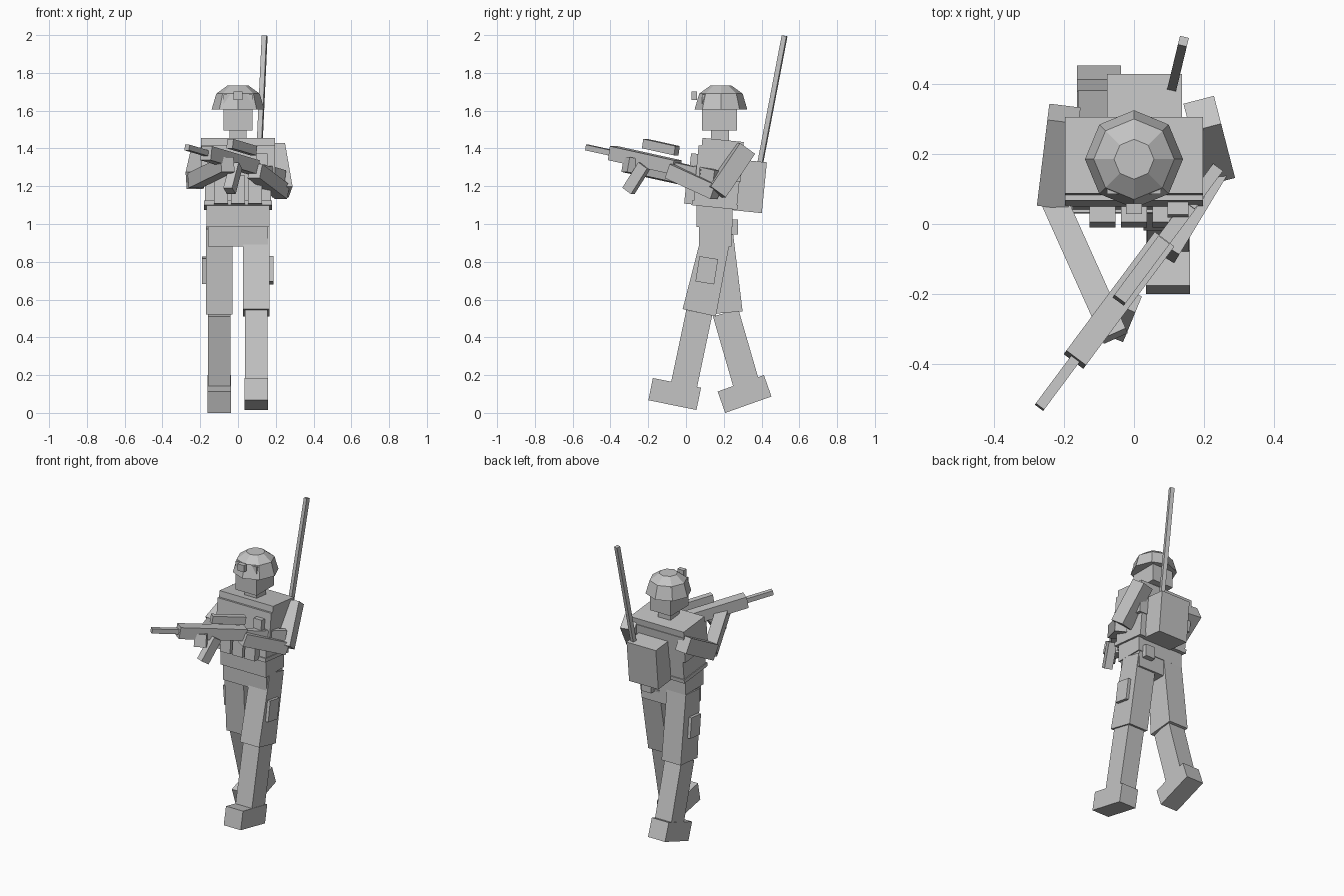
import bpy, bmesh
from mathutils import Vector, Matrix

default_cube = bpy.data.objects.get("Cube")
if default_cube:
    bpy.data.objects.remove(default_cube, do_unlink=True)

# One plain material for the whole figure
grey = (.55, .55, .55, 1)
material = bpy.data.materials.new("plain grey")
material.use_nodes = True
material.diffuse_color = grey
material.node_tree.nodes["Principled BSDF"].inputs["Base Color"].default_value = grey


def finish(name, bm):
    """Turn a bmesh into a named object in the scene."""
    bmesh.ops.recalc_face_normals(bm, faces=bm.faces)
    mesh = bpy.data.meshes.new(name)
    bm.to_mesh(mesh)
    bm.free()
    mesh.materials.append(material)
    bpy.context.collection.objects.link(bpy.data.objects.new(name, mesh))


def box(name, center, size, tilt=0):
    """Box around a center, tilted about the x axis."""
    bm = bmesh.new()
    placing = Matrix.Translation(center) @ Matrix.Rotation(tilt, 4, 'X')
    bmesh.ops.create_cube(bm, size=1, matrix=placing @ Matrix.Diagonal((*size, 1)))
    finish(name, bm)


def beam(name, start, end, width, height, flare=1):
    """Box running from start to end, its end height multiplied by flare."""
    start, end = Vector(start), Vector(end)
    run = end - start
    bm = bmesh.new()
    bmesh.ops.create_cube(bm, size=1)
    for vert in bm.verts:
        if vert.co.y > 0:
            vert.co.z *= flare
    turn = run.to_track_quat('Y', 'Z').to_matrix().to_4x4()
    placing = Matrix.Translation((start + end) / 2) @ turn
    bm.transform(placing @ Matrix.Diagonal((width, run.length, height, 1)))
    finish(name, bm)


def leg(side, x, knee_y, ankle_y, boot_y, boot_tilt, pocket_y, pocket_tilt):
    """Flared thigh, straight shin, tilted boot and an outer thigh pocket."""
    hip = Vector((x, .17, .98))
    knee = Vector((x, knee_y, .53))
    ankle = Vector((x, ankle_y, .15))
    outward = .075 if x > 0 else -.075
    beam(side + "_thigh", hip, knee, width=.14, height=.15, flare=1.2)
    beam(side + "_shin", knee, ankle, width=.12, height=.14)
    box(side + "_boot", (x, boot_y, .1), (.125, .26, .12), boot_tilt)
    box(side + "_thigh_pocket", (x + outward, pocket_y, .755), (.03, .1, .135), pocket_tilt)


def arm(side, shoulder, elbow, hand):
    """Upper arm and a slimmer forearm meeting at the elbow."""
    beam(side + "_upper_arm", shoulder, elbow, width=.09, height=.1)
    beam(side + "_forearm", elbow, hand, width=.075, height=.08)


# Legs in mid stride
leg("left", x=.097, knee_y=.07, ankle_y=-.01, boot_y=-.06, boot_tilt=-.2,
    pocket_y=.11, pocket_tilt=-.16)
leg("right", x=-.1, knee_y=.21, ankle_y=.32, boot_y=.31, boot_tilt=.34,
    pocket_y=.17, pocket_tilt=.1)

# Hips
box("pelvis", center=(0, .155, .94), size=(.32, .17, .12))
box("waist", center=(0, .15, 1.05), size=(.335, .19, .13))
box("rear_belt_pouch", center=(.1, .25, .985), size=(.07, .05, .08))

# Torso, vest and pack all lean back together
lean = -.1
box("lower_torso", (0, .165, 1.2), (.35, .23, .22), lean)
box("vest_hem", (0, .153, 1.1), (.36, .245, .025), lean)
box("upper_torso", (0, .178, 1.32), (.394, .24, .17), lean)
box("shoulder_slab", (0, .194, 1.42), (.394, .22, .05), lean)
for place, x in zip(("right", "middle", "left"), (-.09, 0, .09)):
    box(place + "_ammo_pouch", (x, .025, 1.18), (.075, .055, .15), lean)
box("chest_pouch", (.125, .045, 1.33), (.06, .045, .085), lean)
box("backpack", (.03, .335, 1.2), (.215, .16, .27), lean)
beam("antenna", start=(.108, .385, 1.28), end=(.141, .522, 1.996), width=.026, height=.026)

# Head
box("neck", center=(0, .18, 1.46), size=(.09, .095, .12))
box("head", center=(0, .178, 1.59), size=(.154, .185, .19))
box("helmet_mount", center=(0, .043, 1.68), size=(.047, .03, .045))

# Eight sided helmet, each ring narrower than the one below
bm = bmesh.new()
rings = []
for radius, z in ((.14, 1.605), (.115, 1.69), (.057, 1.732)):
    ring = bmesh.ops.create_circle(bm, segments=8, radius=radius,
                                   matrix=Matrix.Translation((0, .185, z)))
    rings.append(ring["verts"])
for lower, upper in zip(rings, rings[1:]):
    for i in range(len(lower)):
        bm.faces.new((lower[i - 1], lower[i], upper[i], upper[i - 1]))
for rim in (rings[0], rings[-1]):
    bm.faces.new(rim)
finish("helmet", bm)

# Arms reaching across to the rifle
arm("left", shoulder=(.195, .315, 1.4), elbow=(.235, .16, 1.17), hand=(.09, -.08, 1.28))
arm("right", shoulder=(-.2, .315, 1.36), elbow=(-.23, .07, 1.23), hand=(-.055, -.32, 1.315))

# Rifle, laid out along one aiming line
muzzle = Vector((-.27, -.523, 1.405))
butt = Vector((.235, .155, 1.255))


def rifle_part(name, begin, finish_at, width, height, lift=0):
    """Piece of the rifle between two fractions of the aiming line."""
    raised = Vector((0, 0, lift))
    beam("rifle_" + name, muzzle.lerp(butt, begin) + raised,
         muzzle.lerp(butt, finish_at) + raised, width, height)


rifle_part("barrel", 0, .25, width=.03, height=.03)
rifle_part("body", .2, .7, width=.07, height=.075)
rifle_part("receiver", .68, .9, width=.04, height=.05)
rifle_part("stock", .84, 1, width=.035, height=.1, lift=-.02)
rifle_part("sight", .45, .7, width=.04, height=.05, lift=.088)
beam("rifle_magazine", start=(-.01, -.22, 1.31), end=(-.045, -.305, 1.175),
     width=.05, height=.06)
